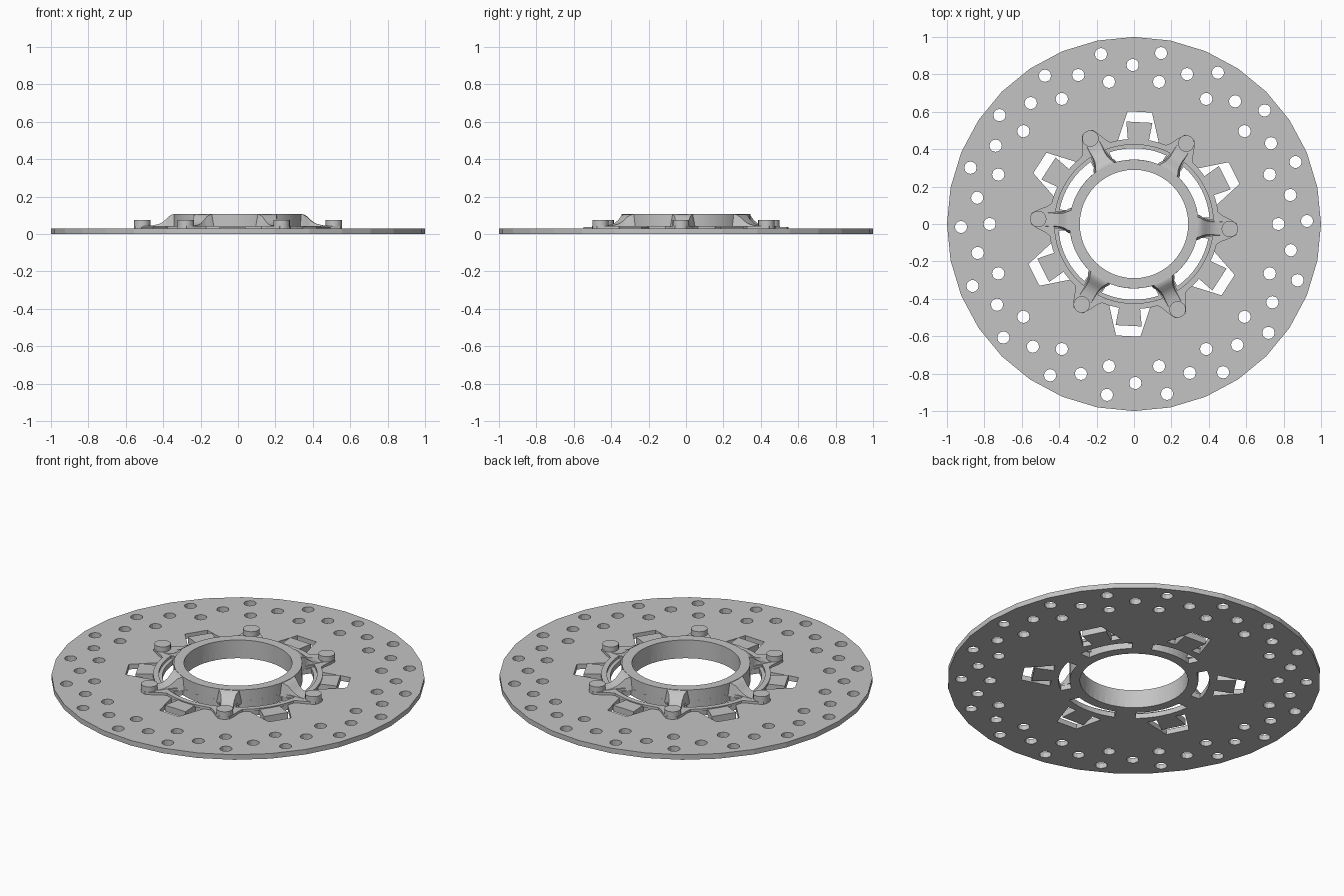
import bpy, bmesh, math
from mathutils import Matrix

cube = bpy.data.objects.get("Cube")
if cube:
    bpy.data.objects.remove(cube, do_unlink=True)

TURN = -3            # angle of the first spoke, in degrees
SPOKES = [TURN + 60 * k for k in range(6)]
GAPS = [a + 30 for a in SPOKES]

steel = bpy.data.materials.new("steel_grey")
steel.use_nodes = True
grey = (0.55, 0.55, 0.55, 1)
steel.diffuse_color = grey
steel.node_tree.nodes["Principled BSDF"].inputs["Base Color"].default_value = grey


def polar(r, deg):
    a = math.radians(deg)
    return (r * math.cos(a), r * math.sin(a))


def arc(r, start, end, steps):
    return [polar(r, start + (end - start) * i / steps) for i in range(steps + 1)]


def circle(r, sides, centre=(0, 0)):
    return [(centre[0] + x, centre[1] + y) for x, y in arc(r, 0, 360, sides)[:-1]]


def turned(points, deg):
    c, s = polar(1, deg)
    return [(x * c - y * s, x * s + y * c) for x, y in points]


def window(r_in, r_out, half_in, half_out, deg):
    return (arc(r_in, deg - half_in, deg + half_in, 8)
            + arc(r_out, deg + half_out, deg - half_out, 8))


def add_mesh(name, bm, smooth=False):
    bmesh.ops.remove_doubles(bm, verts=bm.verts, dist=0.0001)
    bmesh.ops.recalc_face_normals(bm, faces=bm.faces)
    mesh = bpy.data.meshes.new(name)
    bm.to_mesh(mesh)
    bm.free()
    mesh.materials.clear()
    mesh.materials.append(steel)
    obj = bpy.data.objects.new(name, mesh)
    bpy.context.collection.objects.link(obj)
    if smooth:
        bpy.ops.object.select_all(action='DESELECT')
        obj.select_set(True)
        bpy.context.view_layer.objects.active = obj
        bpy.ops.object.shade_smooth_by_angle(angle=math.radians(30))
    return obj


def plate(name, loops, low, high, smooth=False):
    """Extrude an outline, the later loops being its holes."""
    curve = bpy.data.curves.new(name + "_outline", 'CURVE')
    curve.dimensions = '2D'
    curve.fill_mode = 'BOTH'
    curve.extrude = (high - low) / 2
    for points in loops:
        spline = curve.splines.new('POLY')
        spline.points.add(len(points) - 1)
        for p, (x, y) in zip(spline.points, points):
            p.co = (x, y, 0, 1)
        spline.use_cyclic_u = True
    temp = bpy.data.objects.new(name + "_outline", curve)
    bpy.context.collection.objects.link(temp)
    graph = bpy.context.evaluated_depsgraph_get()
    mesh = bpy.data.meshes.new_from_object(temp.evaluated_get(graph))
    bm = bmesh.new()
    bm.from_mesh(mesh)
    bmesh.ops.translate(bm, verts=bm.verts, vec=(0, 0, (low + high) / 2))
    for face in bm.faces:
        face.material_index = 0
        face.smooth = False
    bpy.data.objects.remove(temp, do_unlink=True)
    bpy.data.meshes.remove(mesh)
    bpy.data.curves.remove(curve)
    return add_mesh(name, bm, smooth)


# Drilled disc with three staggered rings of holes, U slots and arc windows
disc_loops = [circle(1, 32), circle(0.29, 48)]
for k in range(18):
    for radius, offset in ((0.772, 0), (0.85, 10.5), (0.925, 1)):
        disc_loops.append(circle(0.033, 12, polar(radius, 20 * k + offset)))
half_slot = [(0.44, 0.055), (0.545, 0.07)]
slot = ([(0.44, -0.11), (0.6, -0.065), (0.6, 0.065), (0.44, 0.11)]
        + half_slot + [(x, -y) for x, y in reversed(half_slot)])
for gap in GAPS:
    disc_loops.append(turned(slot, gap))
    disc_loops.append(window(0.345, 0.405, 21, 22, gap))
plate("brake_disc", disc_loops, 0, 0.03)

# Raised tabs inside the slots
for i, gap in enumerate(GAPS):
    tab = half_slot + [(x, -y) for x, y in reversed(half_slot)]
    plate(f"slot_tab_{i + 1}", [turned(tab, gap)], 0.03, 0.038)

# Carrier ring with a lobe under every bolt
lobe = [(0.47, -0.07), (0.515, -0.05), (0.55, -0.03),
        (0.55, 0.03), (0.515, 0.05), (0.47, 0.07)]
outline = []
for spoke in SPOKES:
    outline += turned(lobe, spoke) + arc(0.455, spoke + 11, spoke + 49, 8)
carrier = [outline, circle(0.29, 48)]
carrier += [window(0.345, 0.425, 21, 24, gap) for gap in GAPS]
plate("carrier_ring", carrier, 0.03, 0.044)

# Central hub collar
plate("hub_collar", [circle(0.345, 48), circle(0.29, 48)], 0.03, 0.108, smooth=True)

# Curved spokes from the collar down to the lobes: radius, height, half width
profile = [(0.33, 0.107, 0.07), (0.35, 0.105, 0.065), (0.37, 0.093, 0.052),
           (0.39, 0.073, 0.045), (0.415, 0.056, 0.042), (0.45, 0.047, 0.045),
           (0.48, 0.045, 0.045)]
for i, spoke in enumerate(SPOKES):
    bm = bmesh.new()
    rings = [[bm.verts.new(p) for p in ((r, -w, 0.03), (r, w, 0.03),
                                        (r, w * 0.8, z), (r, -w * 0.8, z))]
             for r, z, w in profile]
    for a, b in zip(rings, rings[1:]):
        for j in range(4):
            n = (j + 1) % 4
            bm.faces.new((a[j], a[n], b[n], b[j]))
    bm.faces.new(rings[0])
    bm.faces.new(rings[-1])
    bmesh.ops.rotate(bm, verts=bm.verts, cent=(0, 0, 0),
                     matrix=Matrix.Rotation(math.radians(spoke), 3, 'Z'))
    add_mesh(f"spoke_{i + 1}", bm, smooth=True)

# Round bolt heads
for i, spoke in enumerate(SPOKES):
    bm = bmesh.new()
    x, y = polar(0.513, spoke)
    bmesh.ops.create_cone(bm, cap_ends=True, segments=20, radius1=0.044, radius2=0.044,
                          depth=0.045, matrix=Matrix.Translation((x, y, 0.0525)))
    add_mesh(f"bolt_{i + 1}", bm, smooth=True)
